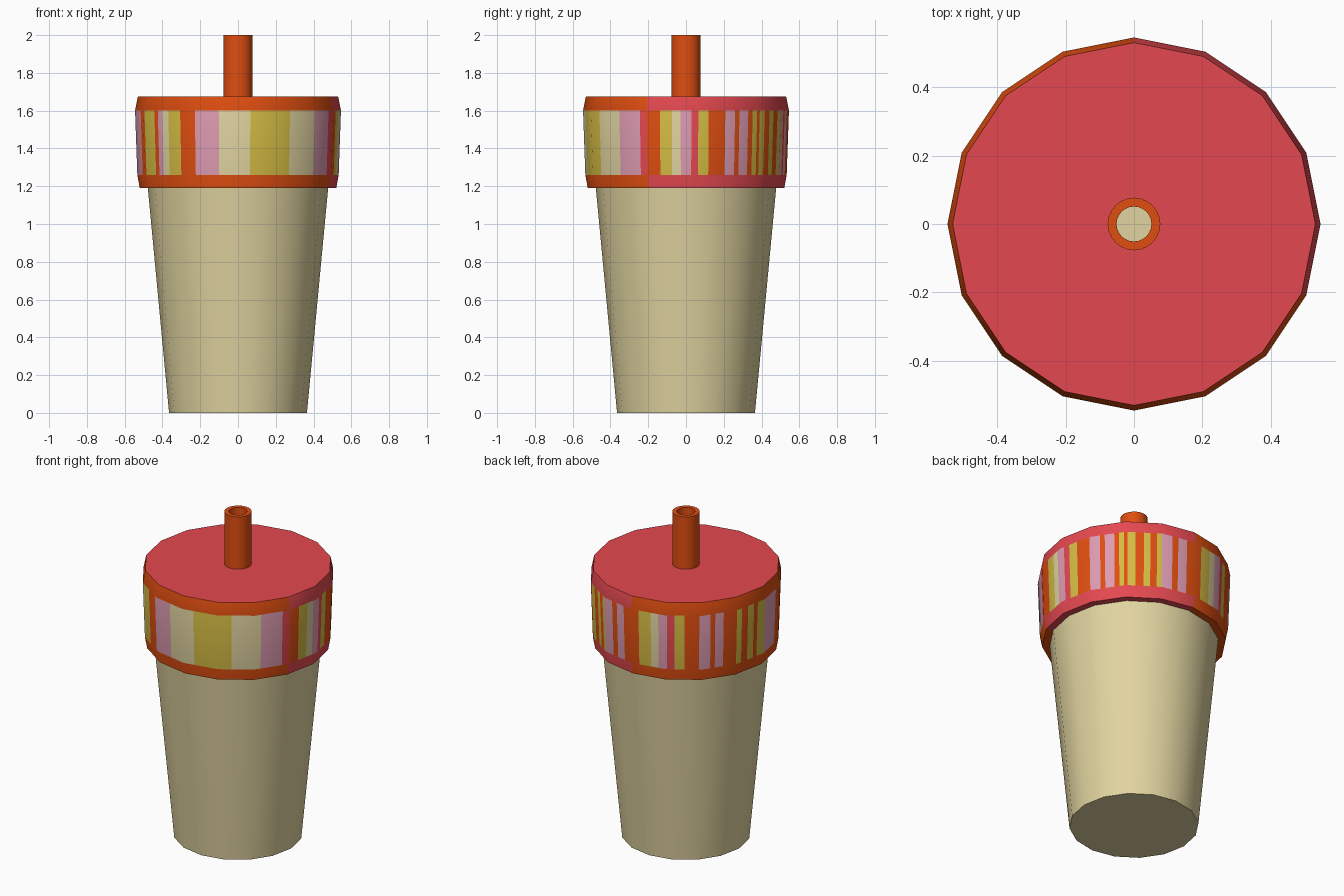
import bpy, math
from mathutils import Vector

if "Cube" in bpy.data.objects:
    bpy.data.objects.remove(bpy.data.objects["Cube"])


def material(name, rgb):
    lin = [((c / 255 + 0.055) / 1.055) ** 2.4 if c > 10 else c / 255 / 12.92 for c in rgb]
    m = bpy.data.materials.new(name)
    m.diffuse_color = (*lin, 1)
    m.use_nodes = True
    m.node_tree.nodes["Principled BSDF"].inputs["Base Color"].default_value = m.diffuse_color
    return m


CREAM, RED, ORANGE, YELLOW, PINK = range(5)
MATS = [material("cream", (225, 212, 160)), material("red", (228, 73, 80)),
        material("orange", (224, 78, 16)), material("mustard_yellow", (212, 188, 68)),
        material("pink", (222, 156, 178))]
SIDES = 16
STEP = 360 / SIDES


def add_object(name, verts, faces, colours):
    me = bpy.data.meshes.new(name)
    me.from_pydata(verts, [], faces)
    for m in MATS:
        me.materials.append(m)
    for p, c in zip(me.polygons, colours):
        p.material_index = c
    me.shade_smooth()
    me.set_sharp_from_angle(angle=math.radians(30))
    ob = bpy.data.objects.new(name, me)
    bpy.context.collection.objects.link(ob)
    return ob


def lathe(name, profile, angles, sides, colour, closed=False):
    """Revolve (radius, z) points; angles may include cuts inside a polygon side."""
    step = 360 / sides
    n, verts, faces, cols = len(angles), [], [], []
    for r, z in profile:
        for a in angles:
            k = math.cos(math.radians(step / 2)) / math.cos(math.radians(a % step - step / 2))
            t = math.radians(a)
            verts.append((r * k * math.cos(t), r * k * math.sin(t), z))
    rows = len(profile)
    for i in range(rows if closed else rows - 1):
        j = (i + 1) % rows
        for s in range(n):
            e = (s + 1) % n
            mid = (angles[s] + (angles[e] if e else angles[0] + 360)) / 2
            faces.append((i * n + s, i * n + e, j * n + e, j * n + s))
            cols.append(colour(i, mid))
    return add_object(name, verts, faces, cols)


def ring(sides):
    return [-180 + i * 360 / sides for i in range(sides)]


# tapered cup with a thin wall, closed at the bottom
lathe("cup", [(0.001, 0), (0.365, 0), (0.483, 1.25), (0.468, 1.25), (0.35, 0.01), (0.001, 0.01)],
      ring(SIDES), SIDES, lambda i, a: CREAM)

# stripes around the lid: start angle and colour, each runs to the next
STRIPES = [(-180, PINK), (-164, ORANGE), (-156, YELLOW), (-146, ORANGE), (-142.5, PINK),
           (-138, CREAM), (-133, YELLOW), (-125, ORANGE), (-115, PINK), (-101, CREAM),
           (-83, YELLOW), (-59, CREAM), (-41, PINK), (-27, RED), (-22.5, ORANGE),
           (-15, YELLOW), (-8, CREAM), (-3, PINK), (3, RED), (7, YELLOW), (13, ORANGE),
           (22.5, PINK), (29, ORANGE), (32, PINK), (38, ORANGE), (41, YELLOW), (44, ORANGE),
           (46, YELLOW), (51, ORANGE), (56, YELLOW), (60, ORANGE), (64, YELLOW), (67, PINK),
           (74, ORANGE), (78, PINK), (84, ORANGE), (95, YELLOW), (103, CREAM), (108, PINK),
           (113.5, RED), (118, YELLOW), (124, ORANGE), (133, PINK), (140, ORANGE), (143, PINK),
           (148.5, ORANGE), (157, YELLOW), (161, ORANGE), (166, YELLOW), (171, ORANGE),
           (174, YELLOW)]


def rim_colour(a):
    return RED if -STEP < a < 90 else ORANGE


def lid_colour(i, a):
    if i != 1:
        return rim_colour(a)
    return [c for start, c in STRIPES if start <= a][-1]


# lid side: lower rim, striped band, upper rim
cuts = sorted(set(ring(SIDES)) | {s for s, _ in STRIPES})
lid = lathe("lid_side", [(0.52, 1.19), (0.533, 1.26), (0.545, 1.6), (0.53, 1.675)],
            cuts, SIDES, lid_colour)
# round shading across the stripe cuts
slopes = {1.19: -0.12, 1.26: -0.08, 1.6: 0.06, 1.675: 0.2}
normals = []
for v in lid.data.vertices:
    tilt = min(slopes.items(), key=lambda s: abs(s[0] - v.co.z))[1]
    nrm = Vector((v.co.x, v.co.y, 0)).normalized()
    normals.append(Vector((nrm.x, nrm.y, tilt)).normalized())
lid.data.normals_split_custom_set_from_vertices(normals)

# lid underside and top
lathe("lid_underside", [(0.465, 1.19), (0.52, 1.19)], ring(SIDES), SIDES,
      lambda i, a: rim_colour(a))
lathe("lid_top", [(0.53, 1.675), (0.06, 1.675)], ring(SIDES), SIDES, lambda i, a: RED)

# hollow straw
lathe("straw", [(0.077, 1.6), (0.077, 2.0), (0.051, 2.0), (0.051, 1.6)], ring(24), 24,
      lambda i, a: ORANGE, closed=True)
